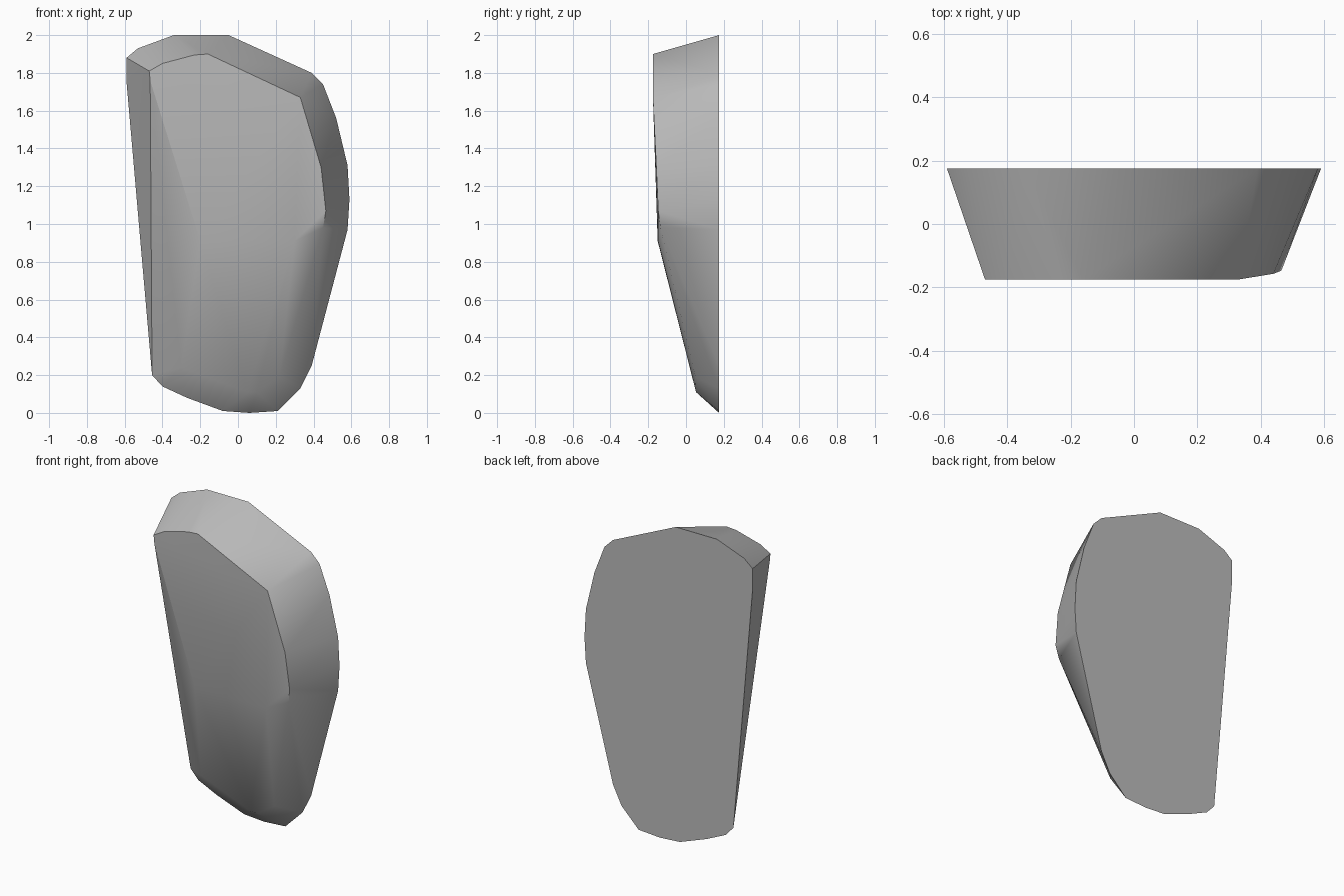
import bpy
import bmesh
import math

default = bpy.data.objects.get("Cube")
if default:
    bpy.data.objects.remove(default, do_unlink=True)

BACK, FRONT = 0.175, -0.175

# Flat back outline, clockwise from the upper left (x, z)
back_outline = [
    (-0.59, 1.88), (-0.53, 1.93), (-0.34, 2.0), (-0.05, 2.0),
    (0.39, 1.80), (0.45, 1.74), (0.52, 1.56), (0.58, 1.31),
    (0.59, 1.13), (0.58, 0.97), (0.39, 0.25), (0.33, 0.13),
    (0.21, 0.01), (0.06, 0.0), (-0.08, 0.01), (-0.27, 0.08),
    (-0.40, 0.14), (-0.455, 0.20), (-0.59, 1.75),
]

# Upper rim of the front face (x, z)
front_rim = [(-0.465, 1.76), (-0.47, 1.81), (-0.40, 1.85),
             (-0.23, 1.895), (-0.16, 1.90), (0.33, 1.67)]

# Chipped points of the front: right rim, centre ridge and lower slope (x, y, z)
chips = [
    (0.44, -0.157, 1.30), (0.465, -0.147, 1.07), (0.45, -0.135, 0.98),
    (-0.20, -0.15, 0.91), (0.30, -0.148, 0.91),
    (-0.30, 0.06, 0.24), (0.22, 0.05, 0.19),
    (0.05, 0.053, 0.11), (0.10, 0.053, 0.11),
]


def flat_colour(name, rgb):
    mat = bpy.data.materials.new(name)
    mat.use_nodes = True
    colour = (*rgb, 1.0)
    mat.diffuse_color = colour
    mat.node_tree.nodes["Principled BSDF"].inputs["Base Color"].default_value = colour
    return mat


def hull_object(name, points, mat):
    """Wrap the points in a faceted solid with its coplanar faces merged."""
    bm = bmesh.new()
    for point in points:
        bm.verts.new(point)
    hull = bmesh.ops.convex_hull(bm, input=bm.verts[:])
    loose = {v for v in hull["geom_interior"] + hull["geom_unused"]
             if isinstance(v, bmesh.types.BMVert)}
    bmesh.ops.delete(bm, geom=list(loose), context="VERTS")
    bmesh.ops.dissolve_limit(bm, angle_limit=math.radians(0.5),
                             verts=bm.verts[:], edges=bm.edges[:])
    bmesh.ops.recalc_face_normals(bm, faces=bm.faces[:])
    mesh = bpy.data.meshes.new(name)
    bm.to_mesh(mesh)
    bm.free()
    mesh.materials.append(mat)
    obj = bpy.data.objects.new(name, mesh)
    bpy.context.collection.objects.link(obj)
    return obj


# Stone slab
points = [(x, BACK, z) for x, z in back_outline]
points += [(x, FRONT, z) for x, z in front_rim]
points += chips
slab = hull_object("stone_slab", points, flat_colour("stone grey", (0.5, 0.5, 0.5)))

# Soft chips, crisp rims
bpy.ops.object.select_all(action="DESELECT")
slab.select_set(True)
bpy.context.view_layer.objects.active = slab
bpy.ops.object.shade_smooth_by_angle(angle=math.radians(30))
